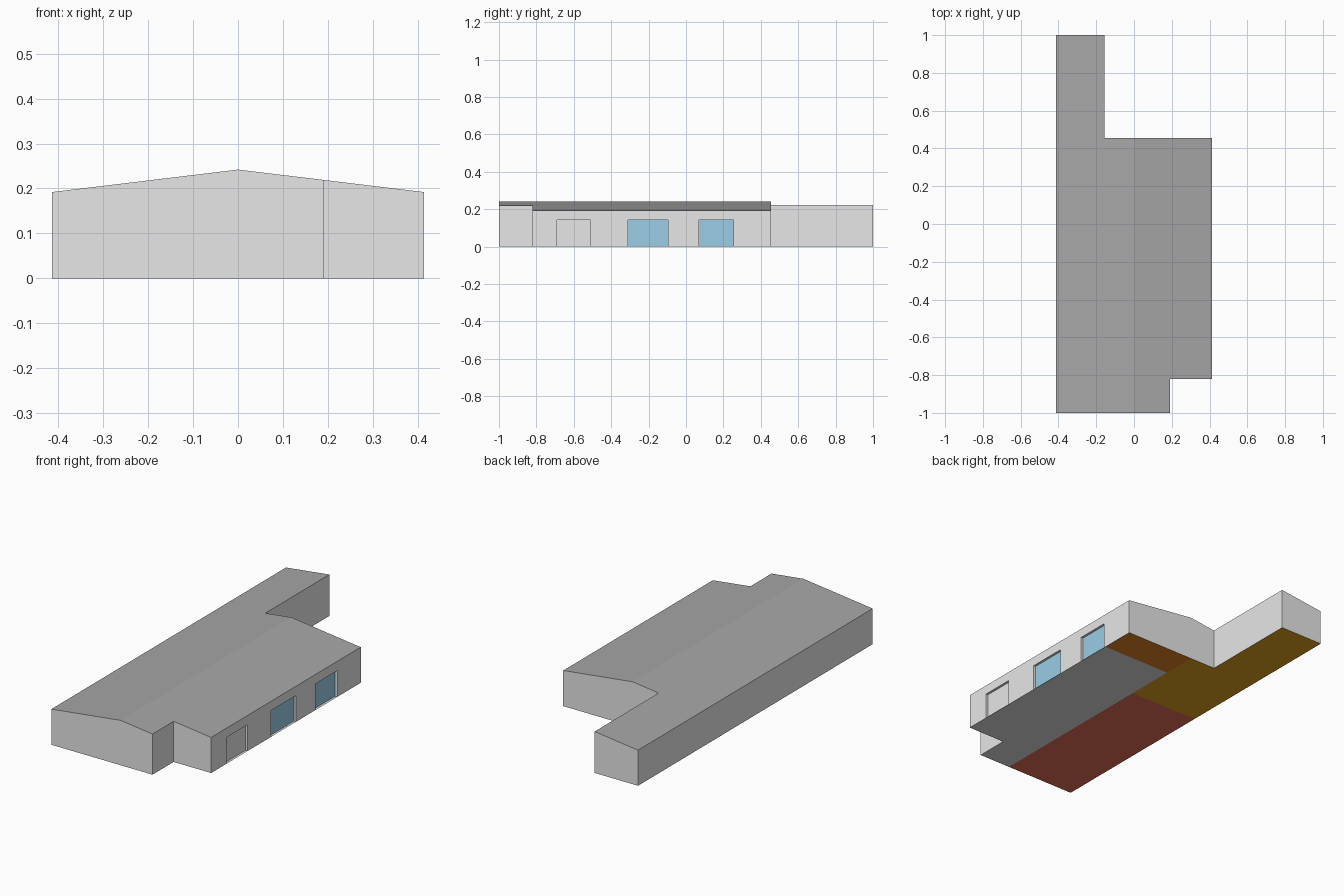
import bpy

if "Cube" in bpy.data.objects:
    bpy.data.objects.remove(bpy.data.objects["Cube"])

X, EAVE, RIDGE = 0.414, 0.192, 0.242
LINTEL, DEPTH = 0.142, 0.013


def mat(name, *rgb):
    m = bpy.data.materials.new(name)
    m.diffuse_color = (*rgb, 1.0)
    m.use_nodes = True
    m.node_tree.nodes["Principled BSDF"].inputs["Base Color"].default_value = m.diffuse_color
    return m


WALL = mat("wall_grey", 0.8, 0.8, 0.8)
ROOF = mat("roof_grey", 0.386, 0.386, 0.386)
GLASS = mat("window_blue", 0.405, 0.755, 0.986)
GREY = mat("floor_grey", 0.74, 0.74, 0.74)
RED = mat("floor_red", 0.85, 0.175, 0.095)
YELLOW = mat("floor_yellow", 0.89, 0.42, 0.016)
ORANGE = mat("floor_orange", 0.89, 0.25, 0.02)


def roof_z(x):
    return RIDGE - (RIDGE - EAVE) * abs(x) / X


def build(name, quads, material):
    """Mesh object from a list of four-cornered faces."""
    verts = [v for q in quads for v in q]
    faces = [tuple(range(i, i + 4)) for i in range(0, len(verts), 4)]
    me = bpy.data.meshes.new(name)
    me.from_pydata(verts, [], faces)
    me.materials.append(material)
    ob = bpy.data.objects.new(name, me)
    bpy.context.collection.objects.link(ob)
    return ob


def slab(x0, x1, y0, y1, height=None):
    """Upward face following the roof, or downward floor face at z = 0."""
    pts = [(x0, y0), (x1, y0), (x1, y1), (x0, y1)]
    if height:
        return [(x, y, height(x)) for x, y in pts]
    return [(x, y, 0) for x, y in reversed(pts)]


def upright(a, b, z0=0.0, z1=None):
    """Vertical face from plan point a to b, outside on the right of travel."""
    return [(*a, z0), (*b, z0),
            (*b, roof_z(b[0]) if z1 is None else z1),
            (*a, roof_z(a[0]) if z1 is None else z1)]


# Gabled roof
build("roof", [slab(*r, roof_z) for r in (
    (-X, 0, -1, 0.455), (-X, -0.155, 0.455, 1),
    (0, 0.19, -1, -0.82), (0, X, -0.82, 0.455))], ROOF)

# Room floors
build("front_left_floor", [slab(-X, 0, -1, -0.01)], RED)
build("back_left_floor", [slab(-X, 0, -0.01, 0.455),
                          slab(-X, -0.155, 0.455, 1)], YELLOW)
build("back_right_floor", [slab(0, X, 0.265, 0.455)], ORANGE)
build("middle_floor", [slab(0, 0.19, -1, -0.82),
                       slab(0, X, -0.82, 0.265)], GREY)

# Outer walls, counter-clockwise from the right wall's far end
path = [(X, 0.455), (0, 0.455), (-0.155, 0.455), (-0.155, 1), (-X, 1),
        (-X, -1), (0, -1), (0.19, -1), (0.19, -0.82), (X, -0.82)]
walls = [upright(a, b) for a, b in zip(path, path[1:])]

# Right wall with one recessed door and two recessed windows
inner, y = X - DEPTH, -0.82
for part, y0, y1, m in (("door", -0.69, -0.51, WALL),
                        ("front_window", -0.31, -0.095, GLASS),
                        ("back_window", 0.07, 0.255, GLASS)):
    walls += [upright((X, y), (X, y0)),
              upright((X, y0), (X, y1), LINTEL, EAVE),
              upright((X, y0), (inner, y0), 0, LINTEL),
              upright((inner, y1), (X, y1), 0, LINTEL),
              [(inner, y1, LINTEL), (X, y1, LINTEL),
               (X, y0, LINTEL), (inner, y0, LINTEL)]]
    build(part, [upright((inner, y0), (inner, y1), 0, LINTEL)], m)
    y = y1
walls.append(upright((X, y), (X, 0.455)))
build("outer_walls", walls, WALL)
